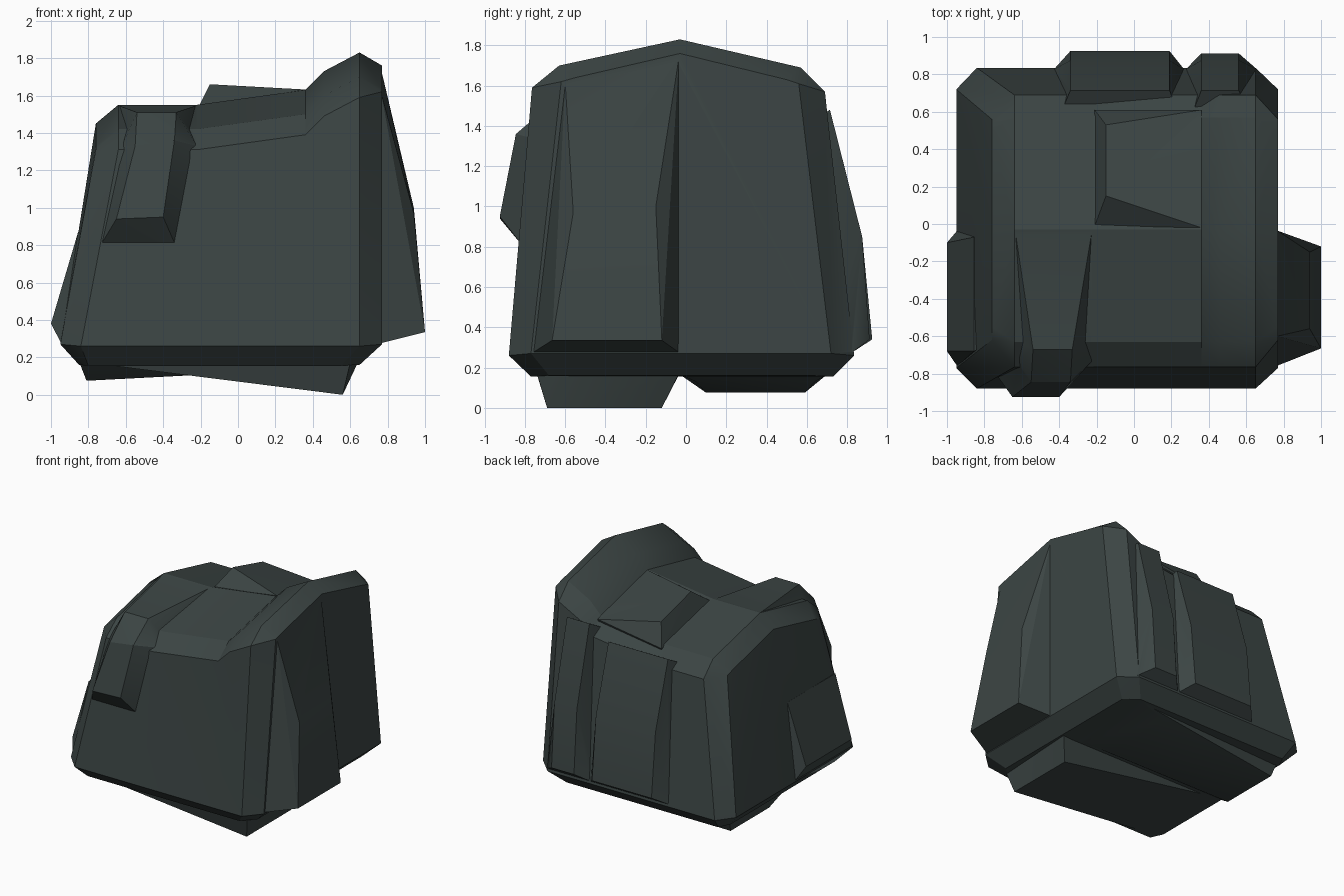
import bpy, bmesh
from math import radians

if "Cube" in bpy.data.objects:
    bpy.data.objects.remove(bpy.data.objects["Cube"])

mat = bpy.data.materials.new("dark_stone")
mat.diffuse_color = (0.045, 0.06, 0.058, 1)
mat.use_nodes = True
mat.node_tree.nodes["Principled BSDF"].inputs["Base Color"].default_value = mat.diffuse_color


def finish(bm, name):
    bmesh.ops.triangulate(bm, faces=bm.faces[:])
    bmesh.ops.recalc_face_normals(bm, faces=bm.faces[:])
    me = bpy.data.meshes.new(name)
    bm.to_mesh(me)
    bm.free()
    ob = bpy.data.objects.new(name, me)
    bpy.context.collection.objects.link(ob)
    me.materials.append(mat)
    return ob


def chunk(name, pts):
    """Convex faceted chunk around a few corner points."""
    bm = bmesh.new()
    for p in pts:
        bm.verts.new(p)
    res = bmesh.ops.convex_hull(bm, input=bm.verts[:])
    junk = [v for v in bm.verts if not v.link_faces]
    bmesh.ops.delete(bm, geom=junk, context='VERTS')
    return finish(bm, name)


# Main boulder: y-z sections swept along x (underside x, belly x, crown x, ridge height)
columns = [(-.85, -.95, -.76, 1.45), (-.80, -.84, -.64, 1.55), (-.20, -.22, -.22, 1.55),
           (.30, .36, .36, 1.63), (.42, .46, .46, 1.73), (.55, .65, .65, 1.83),
           (.65, .77, .77, 1.76)]
bm = bmesh.new()
rings = []
for i, (xa, xb, xt, t) in enumerate(columns):
    if i in (0, len(columns) - 1):
        sec = [(xa, -.68, .16), (xb, -.77, .27), (xt, -.62, t - .14), (xt, -.55, t - .12),
               (xt, -.03, t), (xt, .50, t - .13), (xt, .56, t - .15), (xb, .72, .27), (xa, .64, .16)]
    else:
        sec = [(xa, -.77, .155), (xb, -.88, .26), (xt, -.765, t - .24), (xt, -.63, t - .13),
               (xt, -.03, t), (xt, .57, t - .14), (xt, .69, t - .26), (xb, .835, .26), (xa, .73, .155)]
    rings.append([bm.verts.new(p) for p in sec])
for a, b in zip(rings, rings[1:]):
    for k in range(9):
        n = (k + 1) % 9
        bm.faces.new((a[k], a[n], b[n], b[k]))
for r in (rings[0], rings[-1]):
    bm.faces.new((r[0], r[1], r[7], r[8]))
    bm.faces.new(r[1:8])
rock = finish(bm, "boulder")

parts = []

# Side bulges on the front half
parts.append(chunk("right_bulge", [
    (.765, -.035, 1.74), (.765, -.60, 1.615), (.94, -.15, 1.0), (.94, -.56, .97),
    (1, -.12, .335), (1, -.665, .335), (.76, -.035, .275), (.76, -.76, .275),
    (.6, -.1, 1.5), (.6, -.55, 1.45), (.6, -.1, .4), (.6, -.6, .4)]))
parts.append(chunk("left_bulge", [
    (-1, -.10, .38), (-1, -.68, .38), (-.945, -.035, .275), (-.945, -.76, .275),
    (-.855, -.07, .87), (-.855, -.68, .87), (-.7, -.1, .8), (-.7, -.6, .8),
    (-.7, -.1, .3), (-.7, -.6, .3)]))

# Back buttresses: base x range, outer x range, top height
for name, x0, x1, o0, o1, y, top in (("back_buttress_middle", -.43, .27, -.34, .19, .925, 1.38),
                                     ("back_buttress_right", .275, .66, .36, .56, .912, 1.48)):
    pts = []
    for xb, xo in ((x0, o0), (x1, o1)):
        pts += [(xb, .825, .275), (xo, y, .34), (xo, .875, .85),
                (xo, .715, top), (xb, .5, top - .12), (xb, .5, .3)]
    parts.append(chunk(name, pts))

# Raised slab running down the front and over the crown
parts.append(chunk("front_slab", [
    (-.74, -.80, .79), (-.33, -.80, .79), (-.65, -.925, .94), (-.40, -.925, .95),
    (-.55, -.845, 1.33), (-.34, -.845, 1.36), (-.54, -.67, 1.51), (-.33, -.67, 1.51),
    (-.635, -.04, 1.545), (-.225, -.04, 1.545), (-.22, -.73, 1.33), (-.63, -.73, 1.31),
    (-.62, -.2, 1.2), (-.25, -.2, 1.2), (-.6, -.6, .85), (-.35, -.6, .85)]))

# Raised plate on the crown
parts.append(chunk("crown_plate", [
    (-.15, .15, 1.66), (-.15, .53, 1.56), (.36, -.02, 1.632), (.36, .61, 1.475),
    (-.21, -.01, 1.54), (-.21, .61, 1.39), (-.15, .1, 1.2), (.35, .1, 1.2),
    (-.15, .5, 1.2), (.35, .5, 1.2)]))

# Underside wedges
parts.append(chunk("front_foot", [
    (.56, -.12, 0), (.56, -.69, 0), (-.15, -.07, .12), (-.15, -.72, .12),
    (.64, -.035, .17), (.60, -.74, .17), (-.75, -.035, .165), (-.75, -.74, .165),
    (.4, -.1, .4), (.4, -.6, .4), (-.6, -.1, .4), (-.6, -.6, .4)]))
parts.append(chunk("back_foot", [
    (-.81, .10, .075), (-.81, .59, .075), (.25, .05, .13), (.25, .64, .13),
    (-.845, -.03, .165), (-.83, .63, .165), (.55, -.03, .165), (.55, .70, .165),
    (-.6, .1, .4), (-.6, .5, .4), (.4, .1, .4), (.4, .5, .4)]))

# Fuse everything into one solid
for p in parts:
    m = rock.modifiers.new("fuse", 'BOOLEAN')
    m.operation = 'UNION'
    m.solver = 'EXACT'
    m.object = p
dg = bpy.context.evaluated_depsgraph_get()
solid = bpy.data.meshes.new_from_object(rock.evaluated_get(dg))
rock.modifiers.clear()
rock.data = solid
for p in parts:
    bpy.data.objects.remove(p)

bpy.context.view_layer.objects.active = rock
rock.select_set(True)
bpy.ops.object.shade_smooth_by_angle(angle=radians(25))
